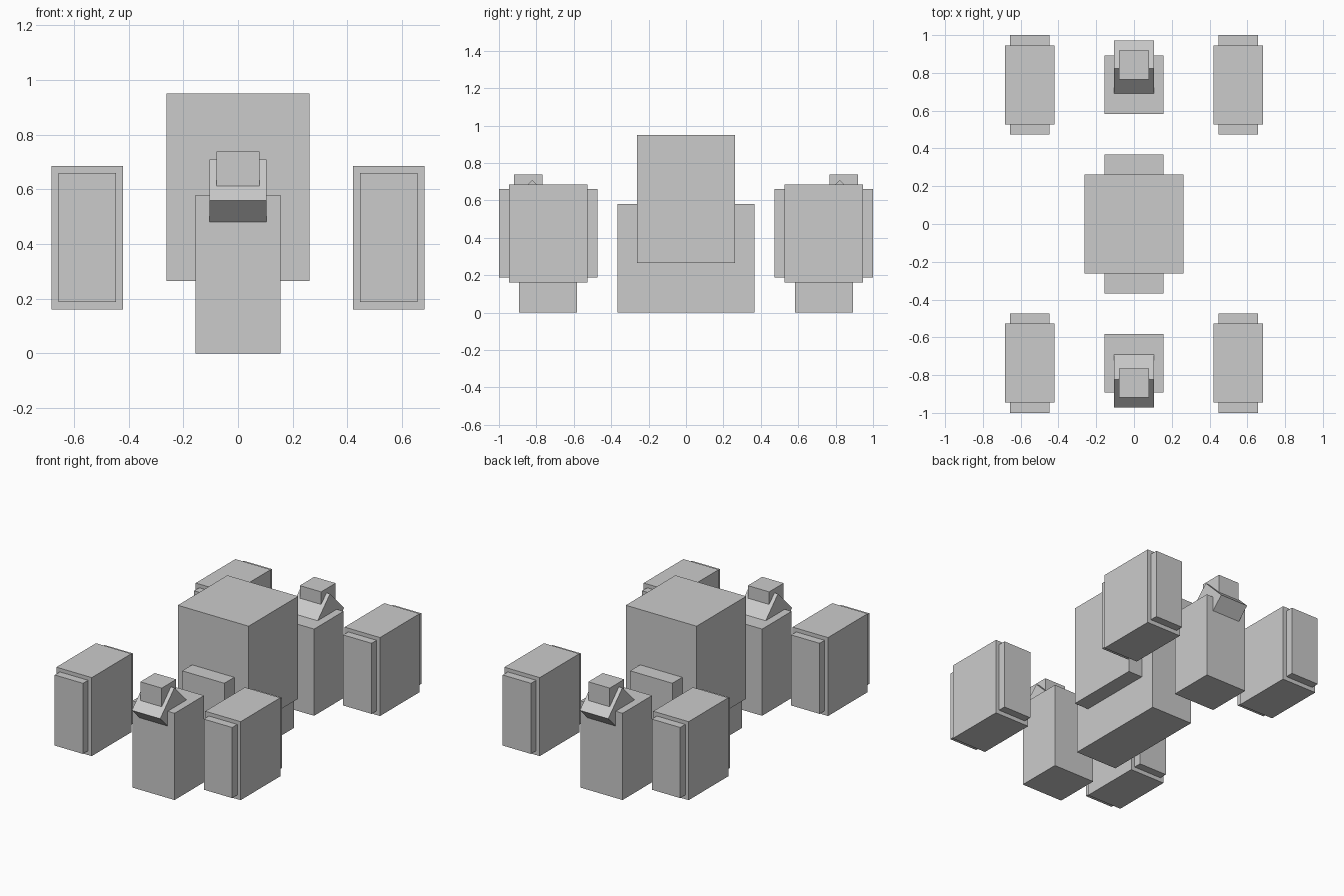
import bpy
from math import radians
from mathutils import Matrix, Vector

if "Cube" in bpy.data.objects:
    bpy.data.objects.remove(bpy.data.objects["Cube"])


def box(name, lo, hi, tilt=0.0):
    """Box between two corners, optionally tilted about x around its centre."""
    lo, hi = Vector(lo), Vector(hi)
    size, mid = hi - lo, (lo + hi) / 2
    bpy.ops.mesh.primitive_cube_add(size=1)
    ob = bpy.context.object
    ob.name = ob.data.name = name
    ob.data.transform(Matrix.Rotation(tilt, 4, 'X') @ Matrix.Diagonal((*size, 1)))
    ob.location = mid
    return ob


def mirrored_box(name, x, y, z):
    """Box given by (min, max) ranges on the side of sign y."""
    return box(name, (x[0], y[0], z[0]), (x[1], y[1], z[1]))


# Central tower on its long base
box("central_base", (-0.156, -0.367, 0), (0.156, 0.367, 0.58))
box("central_tower", (-0.262, -0.262, 0.265), (0.262, 0.262, 0.95))

for sy, end in ((-1, "front"), (1, "back")):
    def yr(a, b):
        return sorted((sy * a, sy * b))

    # End pillar
    mirrored_box(end + "_pillar", (-0.156, 0.156), yr(0.582, 0.893), (0, 0.58))

    # Tilted block on the pillar: wide face outwards, ridge at y 0.822, z 0.71
    w, t = 0.212, 0.184
    cy, cz = sy * 0.832, 0.570
    box(end + "_tilted_block", (-0.105, cy - w / 2, cz - t / 2),
        (0.105, cy + w / 2, cz + t / 2), radians(-45 * sy))

    # Small cap cube
    mirrored_box(end + "_cap", (-0.079, 0.079), yr(0.766, 0.919), (0.582, 0.738))

    # Corner blocks with a smaller core showing at both ends
    for sx, side in ((-1, "left"), (1, "right")):
        xr = sorted((sx * 0.42, sx * 0.682))
        mirrored_box(f"{end}_{side}_block", xr, yr(0.527, 0.946), (0.16, 0.685))
        xr = sorted((sx * 0.447, sx * 0.657))
        mirrored_box(f"{end}_{side}_core", xr, yr(0.474, 1.0), (0.188, 0.66))
